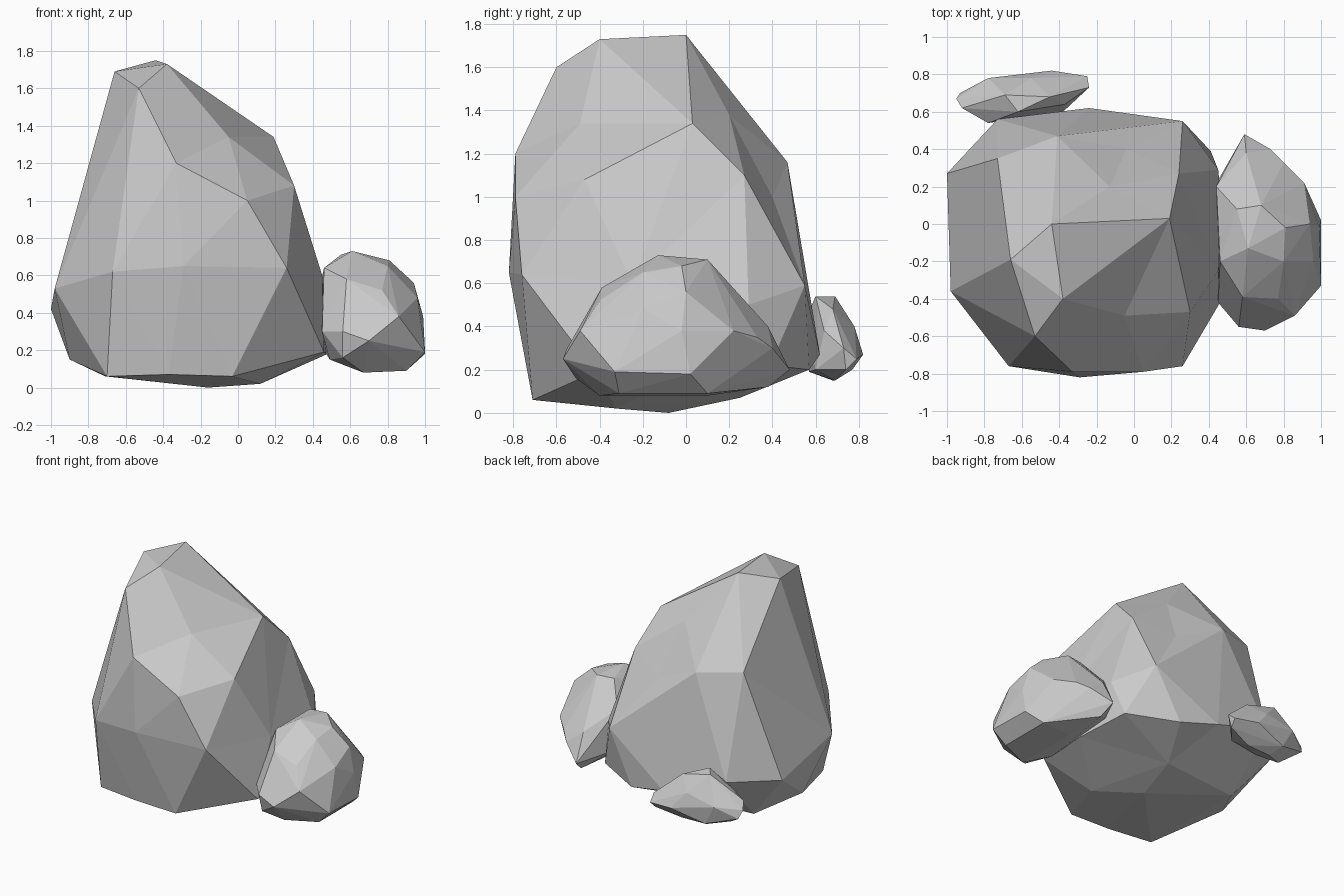
import bpy, bmesh
from mathutils import Vector


def rock(name, centre, power, *rings):
    """Faceted boulder: skin over rings of corner points. The wrap is found with
    distances from the centre evened out by power, so shallow dents survive."""
    points = [Vector(p) for ring in rings for p in ring]
    centre = Vector(centre)
    bm = bmesh.new()
    real = {}
    for p in points:
        d = p - centre
        v = bm.verts.new(d.normalized() * d.length ** power)
        real[v] = p
    res = bmesh.ops.convex_hull(bm, input=bm.verts[:])
    loose = {g for g in res["geom_interior"] + res["geom_unused"]
             if isinstance(g, bmesh.types.BMVert)}
    for v, p in real.items():
        v.co = p
    bmesh.ops.delete(bm, geom=list(loose), context='VERTS')
    bmesh.ops.recalc_face_normals(bm, faces=bm.faces[:])
    mesh = bpy.data.meshes.new(name)
    bm.to_mesh(mesh)
    bm.free()
    obj = bpy.data.objects.new(name, mesh)
    bpy.context.collection.objects.link(obj)
    return obj


# Tall leaning boulder, from peak to base
rock("large_boulder", (-.28, -.12, .7), .6,
     [(-.44, 0, 1.75), (-.66, -.19, 1.69), (-.38, -.40, 1.73), (-.53, -.60, 1.60)],
     [(-.18, -.12, 1.52), (.19, .03, 1.34), (-.05, -.49, 1.34), (-.13, .20, 1.38)],
     [(-.33, -.79, 1.20), (.05, -.79, 1.0), (.30, -.47, 1.08), (.24, .27, 1.10),
      (-.04, .40, 1.0), (-.41, .47, 1.16), (-.73, .35, 1.20)],
     [(-.98, -.36, .53), (-.67, -.76, .62), (-.29, -.82, .65), (.26, -.76, .64),
      (.45, -.25, .60), (.45, .29, .50), (.26, .55, .59), (-.24, .62, .27),
      (-.73, .56, .44), (-1, .27, .42)],
     [(-.90, -.12, .15), (-.71, .20, .06), (-.70, -.65, .06), (-.37, -.71, .07),
      (-.03, -.71, .06), (.46, -.42, .19), (.48, 0, .18), (.41, .39, .22),
      (.06, .57, .20), (-.10, .25, .07), (-.16, -.08, 0), (.12, -.32, .02)])

# Medium rock leaning on the right side
rock("side_rock", (.70, -.07, .38), .85,
     [(.61, -.13, .73), (.55, .08, .71), (.68, .10, .71), (.81, -.02, .68), (.46, -.2, .64)],
     [(.58, -.39, .58), (.77, -.40, .52), (.80, -.20, .65), (.94, 0, .56),
      (.96, -.20, .48), (.60, .38, .40), (.44, .20, .55)],
     [(.99, -.02, .38), (.86, -.49, .38), (.70, -.57, .25), (.56, -.55, .30),
      (.45, -.42, .30), (.91, .22, .38), (.80, .33, .35), (.73, .40, .30)],
     [(1, -.33, .19), (1, .02, .18), (.59, .48, .20), (.43, .20, .25), (.49, -.30, .15)],
     [(.90, -.31, .09), (.90, .10, .09), (.67, -.40, .08), (.67, .10, .08),
      (.62, .38, .12), (.56, -.51, .16)])

# Small flat rock behind
rock("back_rock", (-.6, .68, .32), 1,
     [(-.69, .69, .54), (-.62, .60, .54), (-.45, .68, .48)],
     [(-.78, .54, .40), (-.92, .62, .38), (-.95, .67, .33), (-.78, .78, .35),
      (-.55, .78, .40), (-.37, .64, .38), (-.24, .73, .30)],
     [(-.93, .70, .27), (-.44, .82, .27), (-.25, .79, .25), (-.26, .74, .20)],
     [(-.80, .60, .18), (-.70, .77, .20), (-.65, .68, .15), (-.45, .69, .15),
      (-.38, .60, .20), (-.62, .57, .19)])
